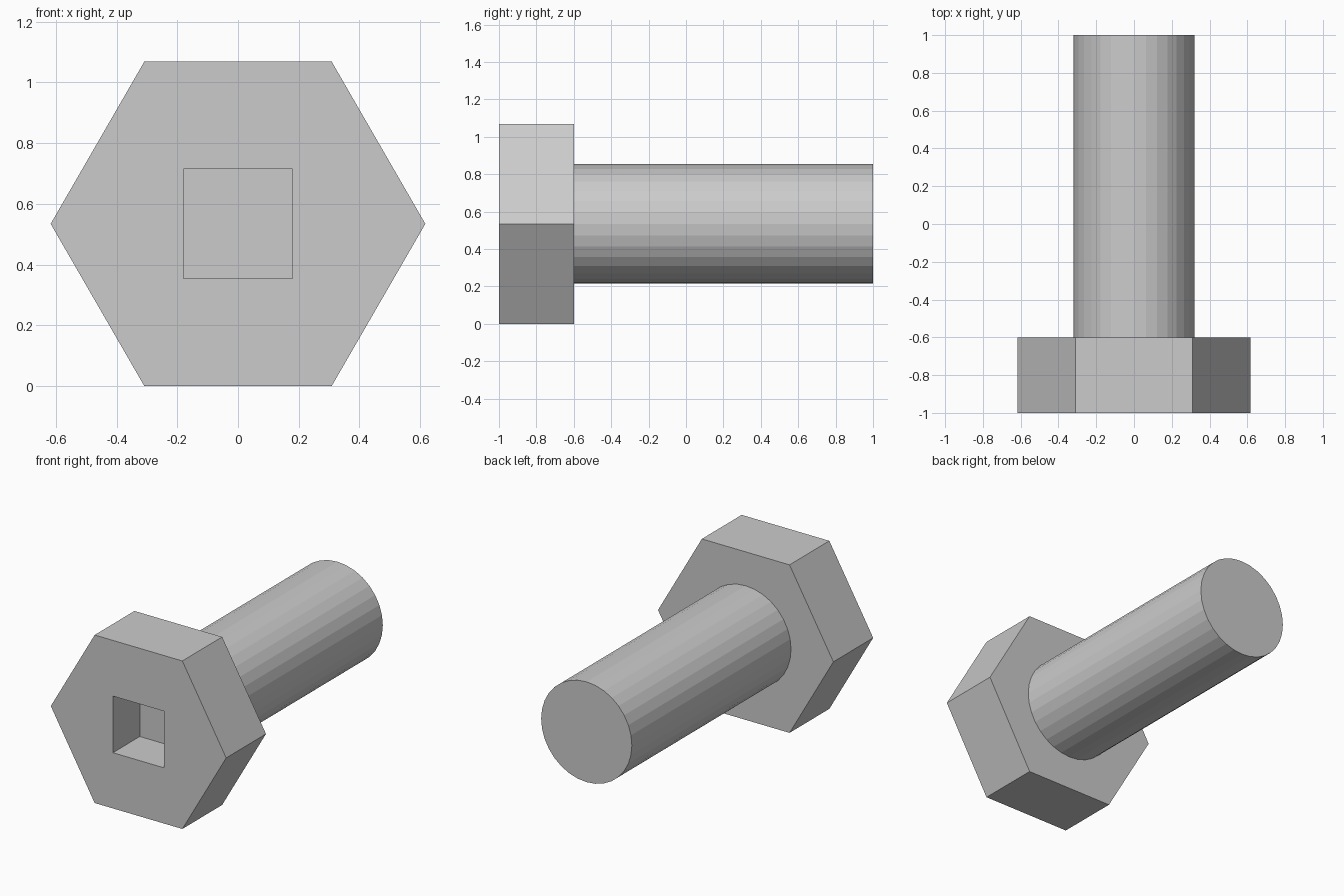
import bpy, bmesh
from math import sin, cos, pi

if "Cube" in bpy.data.objects:
    bpy.data.objects.remove(bpy.data.objects["Cube"])

CENTRE_Z = 0.534


def prism(name, sides, radius, y0, y1, turn=0.0):
    """Regular prism along y, with its first corner at angle turn from +x."""
    bm = bmesh.new()
    angles = [turn + 2 * pi * i / sides for i in range(sides)]
    base = bm.faces.new([bm.verts.new((radius * cos(a), y0, CENTRE_Z + radius * sin(a)))
                         for a in angles])
    grown = bmesh.ops.extrude_face_region(bm, geom=[base], use_keep_orig=True)
    moved = [v for v in grown["geom"] if isinstance(v, bmesh.types.BMVert)]
    bmesh.ops.translate(bm, verts=moved, vec=(0, y1 - y0, 0))
    bmesh.ops.recalc_face_normals(bm, faces=bm.faces)
    mesh = bpy.data.meshes.new(name)
    bm.to_mesh(mesh)
    bm.free()
    obj = bpy.data.objects.new(name, mesh)
    bpy.context.collection.objects.link(obj)
    return obj


# Hexagonal head and faceted round shank
head = prism("bolt_head", 6, 0.617, -1.0, -0.6)
shank = prism("bolt_shank", 32, 0.319, -0.61, 1.0)

# Square drive socket sunk into the front of the head
cutter = prism("socket_cutter", 4, 0.18 * 2 ** 0.5, -1.1, -0.73, pi / 4)
cutter.hide_render = True
cut = head.modifiers.new("socket", 'BOOLEAN')
cut.operation = 'DIFFERENCE'
cut.solver = 'EXACT'
cut.object = cutter
bpy.context.view_layer.objects.active = head
bpy.ops.object.modifier_apply(modifier=cut.name)
bpy.data.objects.remove(cutter)
